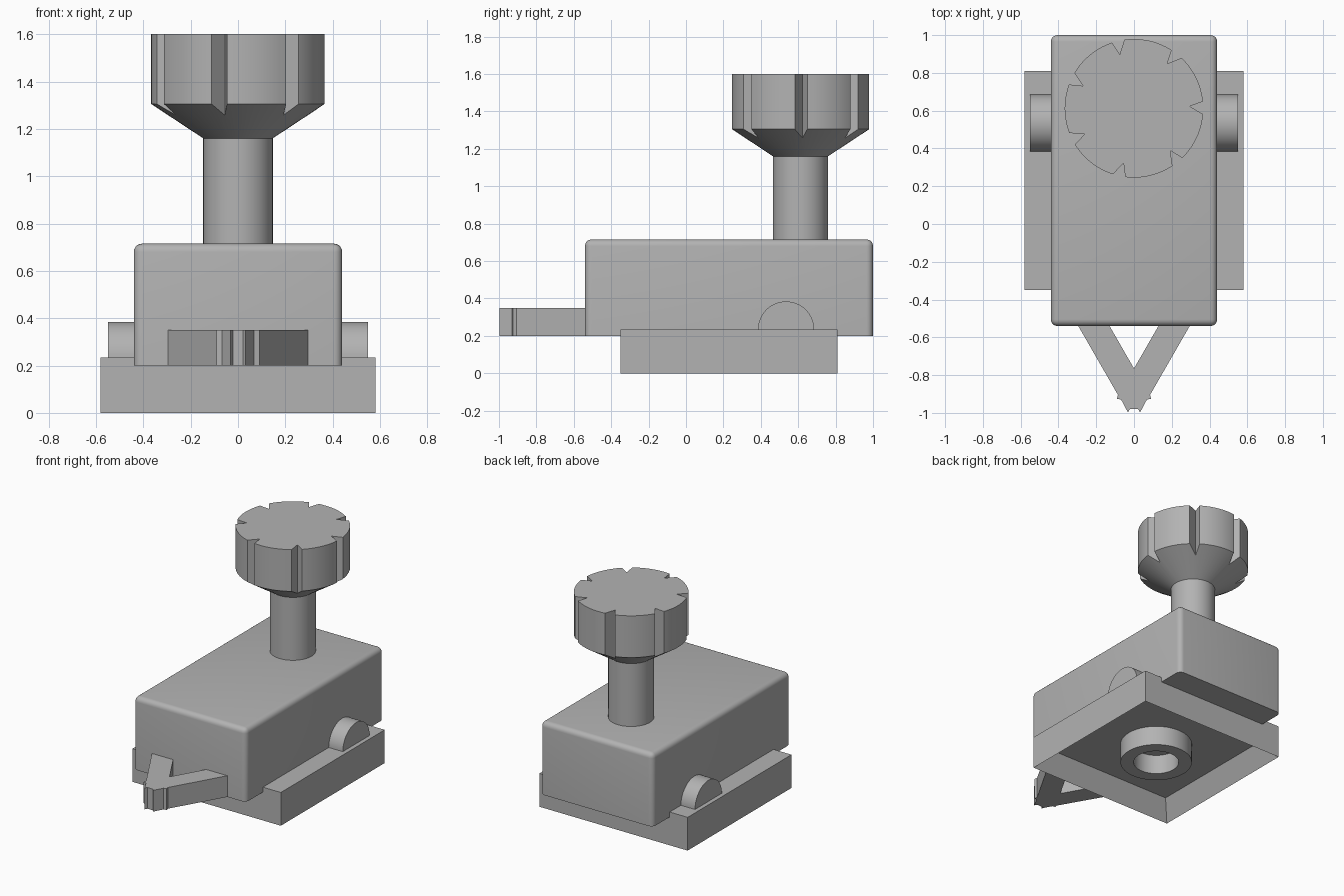
import bpy, bmesh, math
from mathutils import Matrix

if "Cube" in bpy.data.objects:
    bpy.data.objects.remove(bpy.data.objects["Cube"], do_unlink=True)

GREY = (0.45, 0.45, 0.45, 1)
mat = bpy.data.materials.new("plain grey")
mat.use_nodes = True
mat.diffuse_color = GREY
mat.node_tree.nodes["Principled BSDF"].inputs["Base Color"].default_value = GREY


def finish(bm, name, smooth=True):
    bmesh.ops.recalc_face_normals(bm, faces=bm.faces)
    mesh = bpy.data.meshes.new(name)
    bm.to_mesh(mesh)
    bm.free()
    mesh.materials.append(mat)
    obj = bpy.data.objects.new(name, mesh)
    bpy.context.collection.objects.link(obj)
    if smooth:
        smooth_edges(obj)
    return obj


def smooth_edges(obj):
    bpy.ops.object.select_all(action="DESELECT")
    obj.select_set(True)
    bpy.context.view_layer.objects.active = obj
    bpy.ops.object.shade_smooth_by_angle(angle=math.radians(25))


def box(lo, hi):
    bm = bmesh.new()
    bmesh.ops.create_cube(bm, size=1)
    for v in bm.verts:
        v.co = [a if c < 0 else b for c, a, b in zip(v.co, lo, hi)]
    return bm


def prism(bm, outline, z0, z1):
    face = bm.faces.new([bm.verts.new((x, y, z0)) for x, y in outline])
    new = bmesh.ops.extrude_face_region(bm, geom=[face])["geom"]
    for v in new:
        if isinstance(v, bmesh.types.BMVert):
            v.co.z = z1


def lathe(profile, y, closed=False, steps=64):
    # Spin (radius, height) points about a vertical axis
    bm = bmesh.new()
    verts = [bm.verts.new((r, y, z)) for r, z in profile]
    pairs = list(zip(verts, verts[1:]))
    if closed:
        pairs.append((verts[-1], verts[0]))
    edges = [bm.edges.new(p) for p in pairs]
    bmesh.ops.spin(bm, geom=verts + edges, cent=(0, y, 0), axis=(0, 0, 1),
                   angle=math.tau, steps=steps)
    bmesh.ops.remove_doubles(bm, verts=bm.verts, dist=1e-4)
    return bm


# Base plate, hollow underneath
bm = box((-0.58, -0.35, 0), (0.58, 0.81, 0.235))
bottom = min(bm.faces, key=lambda f: f.calc_center_median().z)
bmesh.ops.inset_region(bm, faces=[bottom], thickness=0.1)
for v in bottom.verts:
    v.co.z = 0.14
finish(bm, "base_plate", smooth=False)

# Socket tube under the base
finish(lathe([(0.15, 0), (0.238, 0), (0.238, 0.15), (0.15, 0.15)], 0.23, closed=True),
       "base_socket")

# Body block, rounded on its upright and top edges
bm = box((-0.44, -0.54, 0.2), (0.44, 1, 0.715))
rounded = [e for e in bm.edges if max(v.co.z for v in e.verts) > 0.5]
bmesh.ops.bevel(bm, geom=rounded, offset=0.035, segments=5, profile=0.5,
                affect="EDGES")
finish(bm, "body")

# Half-round pivot passing through the body
bm = bmesh.new()
arc = [(0.15 * math.cos(math.pi * i / 32), 0.15 * math.sin(math.pi * i / 32))
       for i in range(33)]
prism(bm, arc, -0.55, 0.55)
bm.transform(Matrix(((0, 0, 1, 0), (1, 0, 0, 0.535), (0, 1, 0, 0.234), (0, 0, 0, 1))))
finish(bm, "pivot")

# Forked hitch at the front
side = [(0.135, -0.53), (0.295, -0.53), (0.295, -0.54), (0.085, -0.905),
        (0.09, -0.925), (0.068, -0.93), (0.032, -0.998), (0.022, -0.98)]
outline = side + [(-x, y) for x, y in reversed(side)] + [(0, -0.765)]
bm = bmesh.new()
prism(bm, outline, 0.2, 0.35)
finish(bm, "front_hitch", smooth=False)

# Post
POST_Y = 0.6125
finish(lathe([(0, 0.7), (0.147, 0.7), (0.147, 1.165), (0, 1.165)], POST_Y), "post")

# Knob with seven skewed grooves
knob = finish(lathe([(0, 1.16), (0.147, 1.16), (0.367, 1.305), (0.367, 1.6), (0, 1.6)],
                    POST_Y), "knob", smooth=False)
bm = bmesh.new()
for i in range(7):
    mid = math.radians(2) + i * math.tau / 7
    groove = [(0.295, 0), (0.43, -10.8), (0.43, 5.8)]
    pts = []
    for r, turn in groove:
        a = mid + math.radians(turn)
        pts.append((r * math.cos(a), POST_Y + r * math.sin(a)))
    prism(bm, pts, 1.1, 1.7)
cutter = finish(bm, "groove_cutter", smooth=False)
cut = knob.modifiers.new("grooves", "BOOLEAN")
cut.operation = "DIFFERENCE"
cut.solver = "EXACT"
cut.object = cutter
bpy.context.view_layer.objects.active = knob
bpy.ops.object.modifier_apply(modifier=cut.name)
bpy.data.objects.remove(cutter, do_unlink=True)
smooth_edges(knob)
